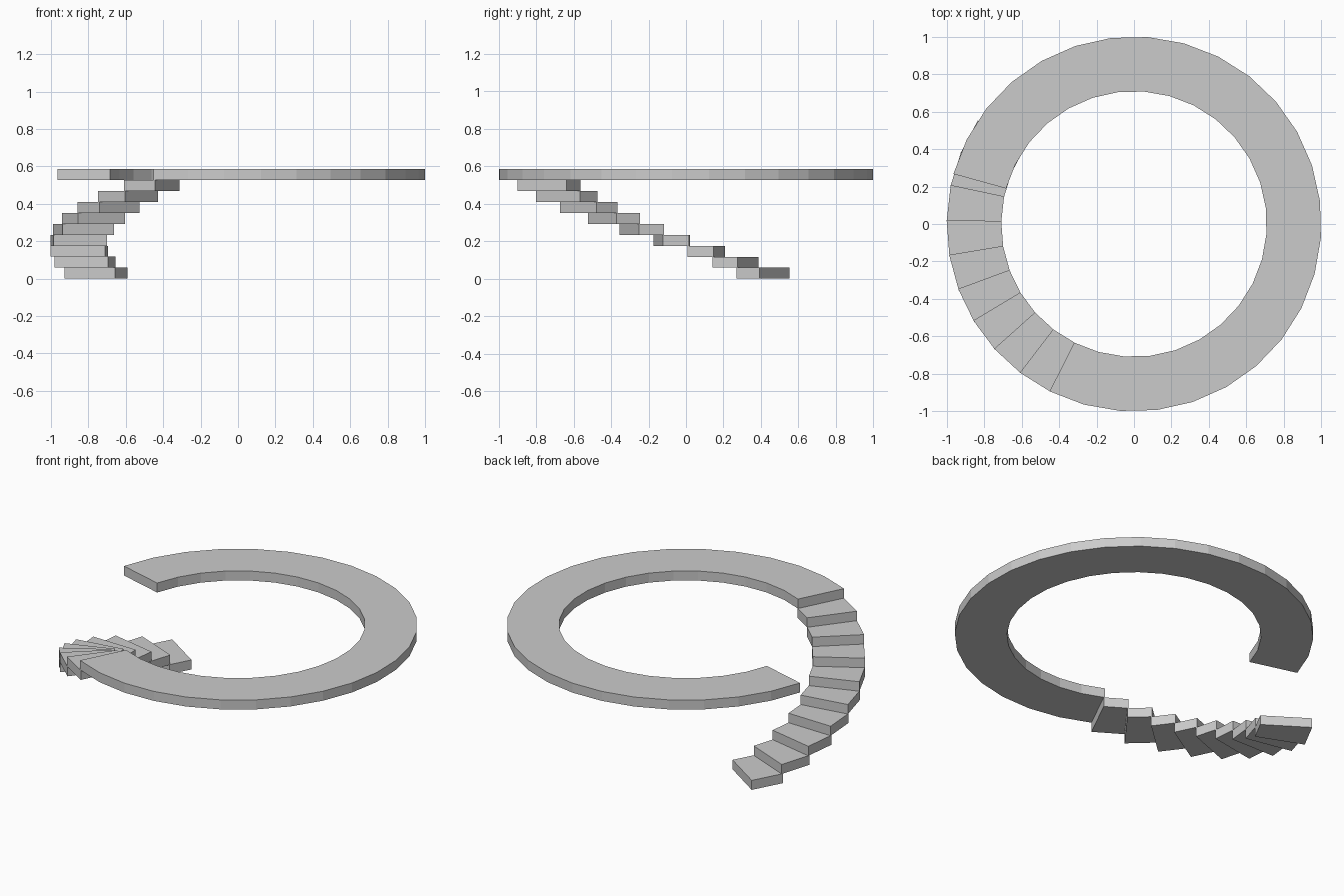
import bpy, bmesh
from math import radians, cos, sin

if "Cube" in bpy.data.objects:
    bpy.data.objects.remove(bpy.data.objects["Cube"])

R_OUT, R_IN = 1.002, 0.71      # ring radii
SEG = 11.25                    # one facet = 1/32 of a circle
STEPS, PITCH, RISE = 9, 10.75, 0.0585
START = 146.5                  # angle of the lowest step


def arc_slab(name, start, count, z):
    """Flat-faceted curved slab of `count` facets, RISE thick."""
    bm = bmesh.new()
    rings = []
    for i in range(count + 1):
        a = radians(start + i * SEG)
        rings.append([bm.verts.new((r * cos(a), r * sin(a), h))
                      for r, h in ((R_IN, z), (R_OUT, z),
                                   (R_OUT, z + RISE), (R_IN, z + RISE))])
    for p, q in zip(rings, rings[1:]):
        for k in range(4):
            n = (k + 1) % 4
            bm.faces.new((p[k], p[n], q[n], q[k]))
    bm.faces.new(rings[0])
    bm.faces.new(rings[-1])
    bmesh.ops.recalc_face_normals(bm, faces=bm.faces)
    mesh = bpy.data.meshes.new(name)
    bm.to_mesh(mesh)
    bm.free()
    obj = bpy.data.objects.new(name, mesh)
    bpy.context.collection.objects.link(obj)
    return obj


# Rising curved steps
for i in range(STEPS):
    arc_slab(f"step_{i + 1}", START + i * PITCH, 1, i * RISE)

# Level walkway at the top of the steps
arc_slab("ring_walkway", START + STEPS * PITCH, 25, STEPS * RISE)
